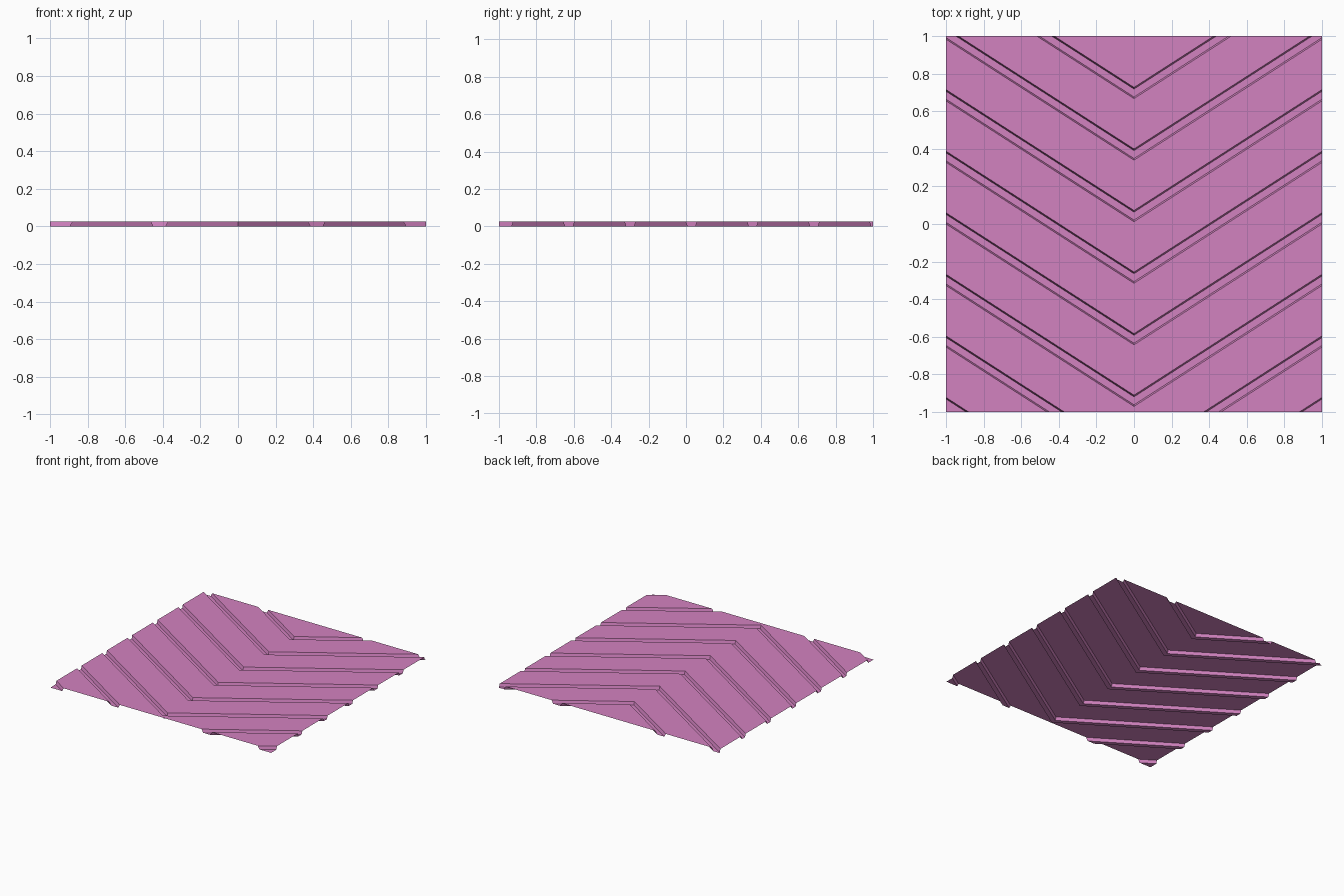
import bpy
import bmesh

cube = bpy.data.objects.get("Cube")
if cube:
    bpy.data.objects.remove(cube, do_unlink=True)

HALF = 1.0        # half side of the square sheet
HEIGHT = 0.026    # plateau height above the groove floors
RISE = 0.643      # chevron slope
PITCH = 0.3275    # spacing of the grooves
FIRST = 0.697     # centre of the rearmost groove at the fold
LIP, FLOOR = 0.03, 0.021   # half widths of a groove at top and bottom

# Sheet colour
pink = bpy.data.materials.new("orchid_pink")
pink.use_nodes = True
colour = (0.65, 0.225, 0.53, 1)
pink.diffuse_color = colour
pink.node_tree.nodes["Principled BSDF"].inputs["Base Color"].default_value = colour

# Groove profile along the fold, from back to front
profile = [(HALF + 0.1, HEIGHT)]
for i in range(8):
    c = FIRST - i * PITCH
    profile += [(c + LIP, HEIGHT), (c + FLOOR, 0), (c - FLOOR, 0), (c - LIP, HEIGHT)]
# The last groove runs off the front corners
profile[-2:] = [(-HALF - RISE - 0.1, 0)]

# Sweep the profile into chevrons
bm = bmesh.new()
rows = [[bm.verts.new((x, y + RISE * abs(x), z)) for x in (-HALF, 0, HALF)]
        for y, z in profile]
for back, front in zip(rows, rows[1:]):
    for k in range(2):
        bm.faces.new((front[k], front[k + 1], back[k + 1], back[k]))

# Trim the front and back edges square
for side in (-1, 1):
    bmesh.ops.bisect_plane(bm, geom=bm.verts[:] + bm.edges[:] + bm.faces[:],
                           plane_co=(0, side * HALF, 0), plane_no=(0, side, 0),
                           clear_outer=True)

mesh = bpy.data.meshes.new("chevron_sheet")
bm.to_mesh(mesh)
bm.free()
mesh.materials.append(pink)
sheet = bpy.data.objects.new("chevron_sheet", mesh)
bpy.context.collection.objects.link(sheet)
